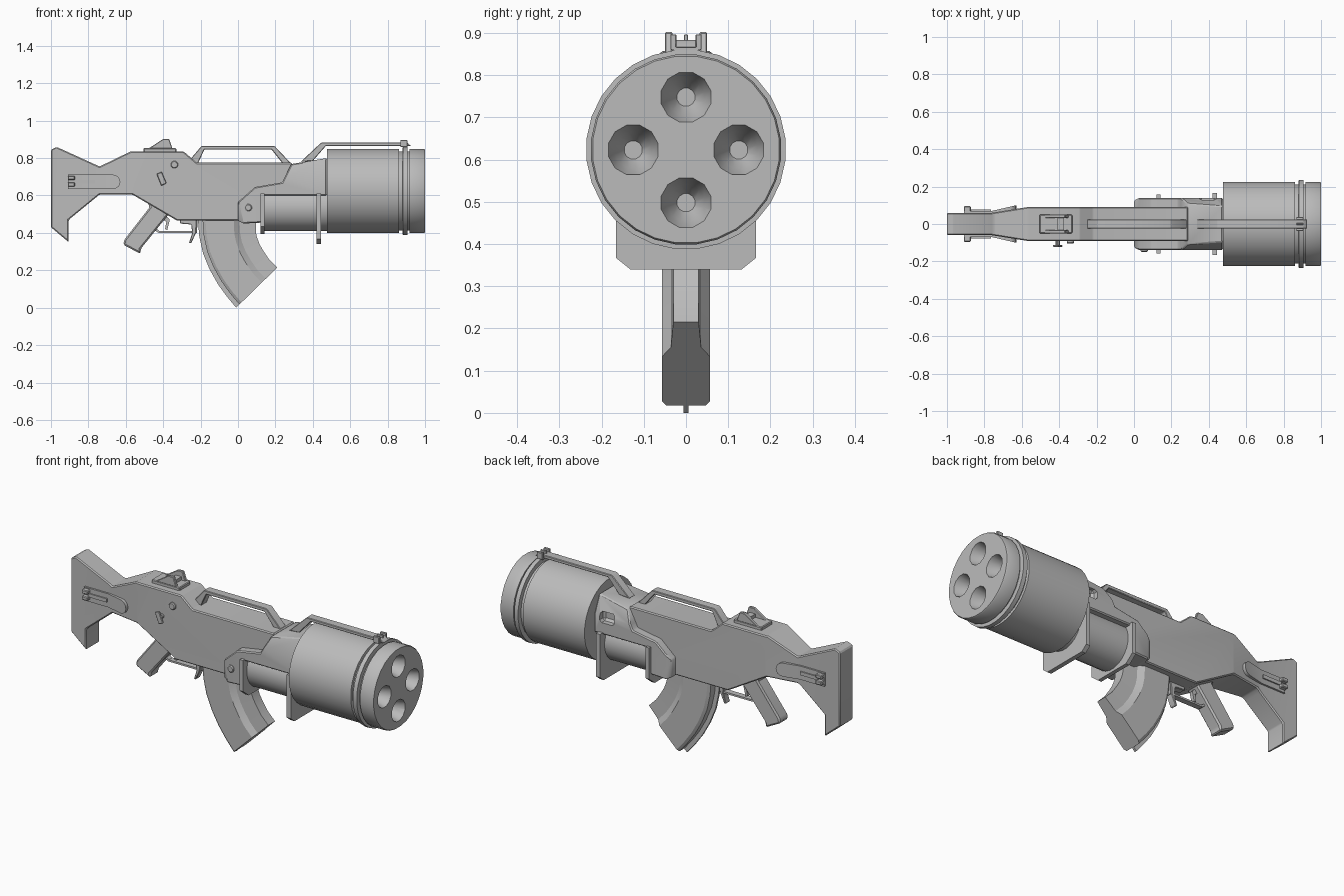
import bpy, bmesh, math
from mathutils import Matrix, Vector

if "Cube" in bpy.data.objects:
    bpy.data.objects.remove(bpy.data.objects["Cube"])

grey = bpy.data.materials.new("plain grey")
grey.diffuse_color = (0.5, 0.5, 0.5, 1)
grey.use_nodes = True
grey.node_tree.nodes["Principled BSDF"].inputs["Base Color"].default_value = grey.diffuse_color


def finish(name, bm, bevel=0.0, cutters=(), angle=30):
    """Turn a bmesh into a finished object: bevel, cut, shade."""
    bmesh.ops.recalc_face_normals(bm, faces=bm.faces)
    me = bpy.data.meshes.new(name)
    bm.to_mesh(me)
    bm.free()
    me.materials.append(grey)
    ob = bpy.data.objects.new(name, me)
    bpy.context.collection.objects.link(ob)
    if bevel:
        m = ob.modifiers.new("bevel", 'BEVEL')
        m.width, m.segments, m.limit_method = bevel, 1, 'ANGLE'
        m.angle_limit = math.radians(30)
    for c in cutters:
        m = ob.modifiers.new("cut", 'BOOLEAN')
        m.operation, m.solver, m.object = 'DIFFERENCE', 'EXACT', c
    bpy.ops.object.select_all(action='DESELECT')
    ob.select_set(True)
    bpy.context.view_layer.objects.active = ob
    if ob.modifiers:
        bpy.ops.object.convert(target='MESH')
    bpy.ops.object.shade_smooth_by_angle(angle=math.radians(angle))
    return ob


def prism(name, pts, y0, y1, bevel=0.0, cuts=(), width=None, cutters=()):
    """Extrude an x/z profile from y0 to y1; width(x, z) may vary the half width."""
    bm = bmesh.new()
    f = bm.faces.new([bm.verts.new((x, y0, z)) for x, z in pts])
    r = bmesh.ops.extrude_face_region(bm, geom=[f])
    for v in r["geom"]:
        if isinstance(v, bmesh.types.BMVert):
            v.co.y = y1
    for co, no in cuts:
        bmesh.ops.bisect_plane(bm, geom=bm.verts[:] + bm.edges[:] + bm.faces[:],
                               plane_co=co, plane_no=no)
    if width:
        for v in bm.verts:
            v.co.y = math.copysign(width(v.co.x, v.co.z), v.co.y)
    return finish(name, bm, bevel, cutters)


def sym(name, pts, h, bevel=0.0, **kw):
    return prism(name, pts, -h, h, bevel, **kw)


def box(name, x0, x1, y0, y1, z0, z1, bevel=0.0):
    return prism(name, [(x0, z0), (x1, z0), (x1, z1), (x0, z1)], y0, y1, bevel)


def lathe(name, prof, cy, cz, n, axis='X', cutters=(), angle=30):
    """Stack of rings (position, radius) along the x or y axis."""
    bm = bmesh.new()
    rings = []
    for p, r in prof:
        ring = []
        for i in range(n):
            a = 2 * math.pi * (i + 0.5) / n
            c, s = r * math.cos(a), r * math.sin(a)
            ring.append(bm.verts.new((p, cy + c, cz + s) if axis == 'X' else (cy + c, p, cz + s)))
        rings.append(ring)
    for a, b in zip(rings, rings[1:]):
        for i in range(n):
            bm.faces.new((a[i], a[(i + 1) % n], b[(i + 1) % n], b[i]))
    bm.faces.new(rings[0])
    bm.faces.new(rings[-1])
    return finish(name, bm, cutters=cutters, angle=angle)


def plate(name, x0, x1, h, z0, z1, c):
    """Upright cross plate with chamfered lower corners."""
    bm = bmesh.new()
    yz = [(-h, z1), (-h, z0 + c * .8), (-h + c, z0), (h - c, z0), (h, z0 + c * .8), (h, z1)]
    f = bm.faces.new([bm.verts.new((x0, y, z)) for y, z in yz])
    r = bmesh.ops.extrude_face_region(bm, geom=[f])
    bmesh.ops.translate(bm, vec=(x1 - x0, 0, 0),
                        verts=[v for v in r["geom"] if isinstance(v, bmesh.types.BMVert)])
    return finish(name, bm)


def ramp(t, a, b, va, vb):
    k = min(1, max(0, (t - a) / (b - a)))
    return va + (vb - va) * k


# stock and receiver in one silhouette, flaring from the stock to the receiver
body = [(-1, .845), (-.97, .86), (-.74, .755), (-.575, .835), (-.29, .835), (-.22, .775),
        (.29, .775), (.29, .465), (-.325, .465), (-.565, .605), (-.74, .605),
        (-.905, .47), (-.905, .35), (-1, .43)]
sym("receiver_and_stock", body, .09, .012,
    cuts=[((-.76, 0, 0), (1, 0, 0)), ((-.56, 0, 0), (1, 0, 0))],
    width=lambda x, z: ramp(x, -.76, -.56, .06, .092))

# stock side plates with clips
arc = [(-.667 + .038 * math.cos(a), .673 + .038 * math.sin(a))
       for a in [math.radians(-90 + 22.5 * i) for i in range(9)]]
for s, side in ((-1, "front"), (1, "back")):
    ob = prism("stock_plate_" + side, [(-.91, .635)] + arc + [(-.91, .711)], .02, .07,
               cuts=[((-.76, 0, 0), (1, 0, 0))])
    for v in ob.data.vertices:
        if v.co.y > .04:
            v.co.y = ramp(v.co.x, -.76, -.63, .07, .1)
        v.co.y *= s
    if s < 0:
        ob.data.flip_normals()
    for z in (.648, .683):
        box("stock_clip_" + side, -.91, -.872, *sorted((s * .06, s * .095)), z, z + .022, .004)
    box("stock_bar_" + side, -.88, -.765, *sorted((s * .06, s * .077)), .664, .684)

# front shroud, with a window on the back side only
window = box("window_cutter", .35, .44, .1, .25, .665, .725, .012)
window.hide_render = True
window.hide_set(True)
shroud = [(0, .565), (.09, .645), (.235, .67), (.285, .768), (.475, .80), (.475, .60),
          (.13, .60), (.13, .455), (.03, .45), (0, .465)]
sym("front_shroud", shroud, .14, .006, cutters=[window],
    cuts=[((0, 0, .70), (0, 0, 1)), ((.03, 0, 0), (1, 0, 0))],
    width=lambda x, z: min(ramp(z, .70, .80, .14, .095), ramp(x, 0, .03, .125, .14)))
lathe("under_barrel", [(.12, .125), (.476, .125)], 0, .535, 24)
plate("rear_bracket", .12, .142, .157, .395, .61, .05)
plate("front_bracket", .42, .445, .166, .34, .61, .034)

# drum with four funnel-shaped bores in its face
bores = []
for i in range(4):
    a = math.pi / 2 * i
    b = lathe("bore_cutter", [(.91, .022), (.95, .045), (1.01, .064)],
              .125 * math.cos(a), .623 + .125 * math.sin(a), 12)
    b.hide_render = True
    b.hide_set(True)
    bores.append(b)
lathe("drum", [(.475, .226), (.86, .226), (.862, .212), (.88, .212), (.881, .237), (.905, .237),
               (.906, .212), (.916, .212), (.918, .226), (.994, .226), (1, .222)],
      0, .624, 28, cutters=bores, angle=40)

# top rail over the drum, with a three-pronged front sight
sym("top_rail", [(.335, .78), (.445, .883), (.905, .883), (.925, .865), (.47, .865), (.40, .785)],
    .025, .003)
for y, h, z in ((-.03, .007, .897), (0, .005, .897), (.03, .007, .897)):
    box("front_sight_prong", .868, .905, y - h, y + h, .86, z, .002)
box("front_sight_base", .868, .905, -.034, .034, .86, .876)

# carry handle
sym("carry_handle", [(-.275, .77), (-.195, .865), (.195, .865), (.285, .77), (.24, .77),
                     (.18, .845), (-.18, .845), (-.215, .77)], .025, .003)

# rear sight
box("rear_sight_base", -.505, -.33, -.05, .05, .83, .853, .004)
for y in (-.05, .032):
    prism("rear_sight_wing", [(-.48, .85), (-.40, .902), (-.368, .902), (-.35, .85)],
          y, y + .018, .003)
box("rear_sight_notch", -.41, -.375, -.035, .035, .85, .872)

# knobs and selector lever
lathe("receiver_knob", [(-.105, .016), (-.1, .02), (-.06, .02)], -.34, .765, 12, 'Y')
lathe("shroud_knob", [(-.149, .015), (-.145, .02), (-.1, .02)], .055, .535, 12, 'Y')
prism("selector_lever", [(-.435, .715), (-.408, .727), (-.382, .665), (-.41, .652)],
      -.122, -.112, .003)
lathe("selector_pin", [(-.115, .012), (-.07, .012)], -.408, .69, 10, 'Y')

# pistol grip
sym("grip", [(-.50, .58), (-.37, .50), (-.52, .315), (-.52, .288), (-.612, .335), (-.61, .36),
             (-.47, .54)], .04, .014)

# trigger guard and trigger
sym("trigger_guard", [(-.46, .425), (-.425, .40), (-.22, .40), (-.215, .47), (-.232, .47),
                      (-.234, .41), (-.42, .41), (-.452, .435)], .016)
sym("trigger", [(-.40, .51), (-.365, .47), (-.378, .415), (-.39, .42), (-.383, .46), (-.42, .48)],
    .01)
sym("magazine_catch", [(-.31, .47), (-.22, .47), (-.225, .40), (-.25, .345), (-.262, .345),
                       (-.245, .40), (-.25, .445), (-.31, .45)], .02, .003)

# curved magazine: section lofted between its rear and front curves
rear = [(-.215, .48), (-.207, .38), (-.187, .29), (-.152, .205), (-.107, .125), (-.06, .06), (-.01, 0)]
front = [(.095, .48), (.095, .41), (.10, .38), (.115, .34), (.135, .305), (.165, .26), (.21, .215)]


def loft(name, half):
    sec = half + [(u, -y) for u, y in reversed(half)]
    bm = bmesh.new()
    rows = [[bm.verts.new((a[0] + (b[0] - a[0]) * u, y, a[1] + (b[1] - a[1]) * u)) for u, y in sec]
            for a, b in zip(rear, front)]
    n = len(sec)
    for p, q in zip(rows, rows[1:]):
        for i in range(n):
            bm.faces.new((p[i], p[(i + 1) % n], q[(i + 1) % n], q[i]))
    bm.faces.new(rows[0])
    bm.faces.new(rows[-1])
    finish(name, bm)


loft("magazine", [(.08, .047), (.13, .057), (.62, .057), (.72, .036), (1, .03)])
loft("magazine_spine", [(0, .006), (.12, .006)])
